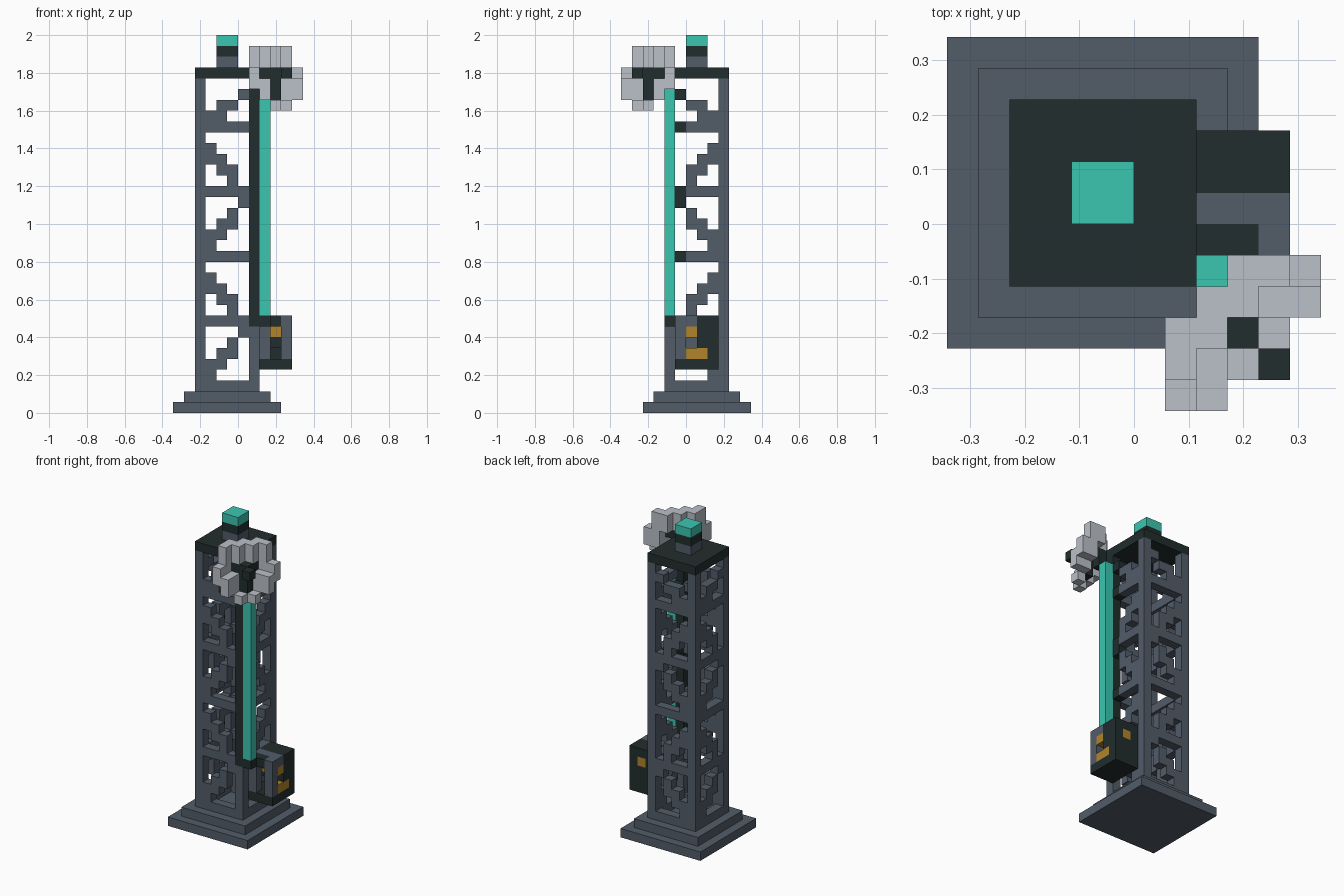
import bpy
import bmesh
from mathutils import Vector

if "Cube" in bpy.data.objects:
    bpy.data.objects.remove(bpy.data.objects["Cube"], do_unlink=True)

UNIT = 2 / 35      # edge of one block
cells = {}         # block position -> part name
part_colour = {}   # part name -> material


def material(name, rgb):
    m = bpy.data.materials.new(name)
    m.use_nodes = True
    m.diffuse_color = (*rgb, 1)
    m.node_tree.nodes["Principled BSDF"].inputs["Base Color"].default_value = (*rgb, 1)
    return m


steel = material("slate steel", (0.085, 0.107, 0.141))
dark = material("dark iron", (0.016, 0.026, 0.026))
teal = material("teal", (0.045, 0.565, 0.434))
pale = material("pale metal", (0.50, 0.53, 0.58))
amber = material("amber", (0.434, 0.231, 0.025))


def span(v):
    return range(v[0], v[1] + 1) if isinstance(v, tuple) else (v,)


def fill(part, colour, x, y, z):
    """Fill an inclusive block range; later parts replace earlier ones."""
    part_colour[part] = colour
    for i in span(x):
        for j in span(y):
            for k in span(z):
                cells[i, j, k] = part


def fill_walls(part, i, z):
    """Fill one column of all four tower walls."""
    for j in (4, 9):
        fill(part, steel, i, j, z)
    for x in (2, 7):
        fill(part, steel, x, 11 - i, z)


def fill_pair(part, colour, x, y, z):
    """Fill a column and its mirror across the wheel's diagonal axis."""
    fill(part, colour, x, y, z)
    fill(part, colour, 11 - y, 11 - x, z)


# Stepped base
fill("base_plinth", steel, (0, 9), (2, 11), 0)
fill("base_step", steel, (1, 8), (3, 10), 1)

# Tower corner posts and ring beams
for i in (2, 7):
    for j in (4, 9):
        fill("tower_posts", steel, i, j, (2, 30))
for k in range(2, 31, 6):
    for i in range(3, 7):
        fill_walls("ring_beams", i, k)

# Stepped diagonal braces, alternating in direction
rising = [(3,), (3, 4), (4, 5), (5,), (6,)]
falling = [(5,), (4, 5), (3, 4), (3,), ()]
short = [(3, 4), (4, 5), (6,), ()]
for start, pattern in ((3, rising), (9, falling), (15, rising), (21, falling), (27, short)):
    for step, columns in enumerate(pattern):
        for i in columns:
            fill_walls("diagonal_braces", i, start + step)

# Dark corner rail and its side brackets
fill("corner_rail", dark, 7, 4, (8, 30))
for k in (8, 14, 19, 20, 26, 29):
    fill("rail_brackets", dark, 7, 5, k)

# Roof and beacon
fill("roof", dark, (2, 7), (4, 9), 31)
fill("beacon_foot", steel, (4, 5), (6, 7), 32)
fill("beacon_collar", dark, (4, 5), (6, 7), 33)
fill("beacon_light", teal, (4, 5), (6, 7), 34)

# Glowing cable
fill("cable_socket", dark, 8, 4, 8)
fill("cable", teal, 8, 4, (9, 29))

# Control box
fill("box_floor", dark, (8, 10), (5, 8), 4)
fill("box_back", dark, (8, 10), 8, (5, 8))
fill("box_back", dark, (8, 10), 7, (6, 8))
fill("box_top", steel, (8, 10), 6, 8)
fill("box_lid", dark, (8, 9), 5, 8)
fill("box_posts", steel, 8, 5, (5, 7))
fill("box_posts", steel, 10, 5, (5, 8))
fill("box_lamps", amber, (9, 10), 6, 7)
fill("box_lamps", amber, 10, (6, 7), 5)
fill("box_lamps", amber, 9, 8, 7)

# Wheel: upper arch, shoulders, rim and lower lip
for x, y in ((7, 1), (7, 2), (8, 2), (8, 3)):
    fill_pair("wheel_arch", pale, x, y, (32, 33))
fill_pair("wheel_shoulders", pale, 7, 1, (30, 31))
fill_pair("wheel_rim", pale, 7, 0, (30, 31))
fill_pair("wheel_rim", pale, 8, 0, (29, 30))
fill_pair("wheel_rim", pale, 8, 1, (29, 30))
fill_pair("wheel_lip", pale, 9, 1, 28)

# Wheel hub
fill("hub_stem", dark, 9, 2, (29, 31))
fill_pair("hub_bar", dark, 8, 2, 31)
fill("hub_tip", dark, 10, 1, 31)
fill("hub_mount", dark, 8, 3, (30, 31))

# Build each part from the exposed sides of its blocks
for part, colour in part_colour.items():
    bm = bmesh.new()
    for pos, owner in cells.items():
        if owner != part:
            continue
        for axis in range(3):
            for sign in (-1, 1):
                n = Vector((0, 0, 0))
                n[axis] = sign
                if tuple(int(p + d) for p, d in zip(pos, n)) in cells:
                    continue
                u = Vector((0, 0, 0))
                u[(axis + 1) % 3] = 1
                v = n.cross(u)
                c = Vector(pos) + Vector((0.5, 0.5, 0.5)) + n / 2
                corners = [c + (a * u + b * v) / 2
                           for a, b in ((-1, -1), (1, -1), (1, 1), (-1, 1))]
                bm.faces.new([bm.verts.new((p - Vector((6, 6, 0))) * UNIT) for p in corners])
    bmesh.ops.remove_doubles(bm, verts=bm.verts, dist=UNIT / 100)
    mesh = bpy.data.meshes.new(part)
    bm.to_mesh(mesh)
    bm.free()
    mesh.materials.append(colour)
    bpy.context.scene.collection.objects.link(bpy.data.objects.new(part, mesh))
